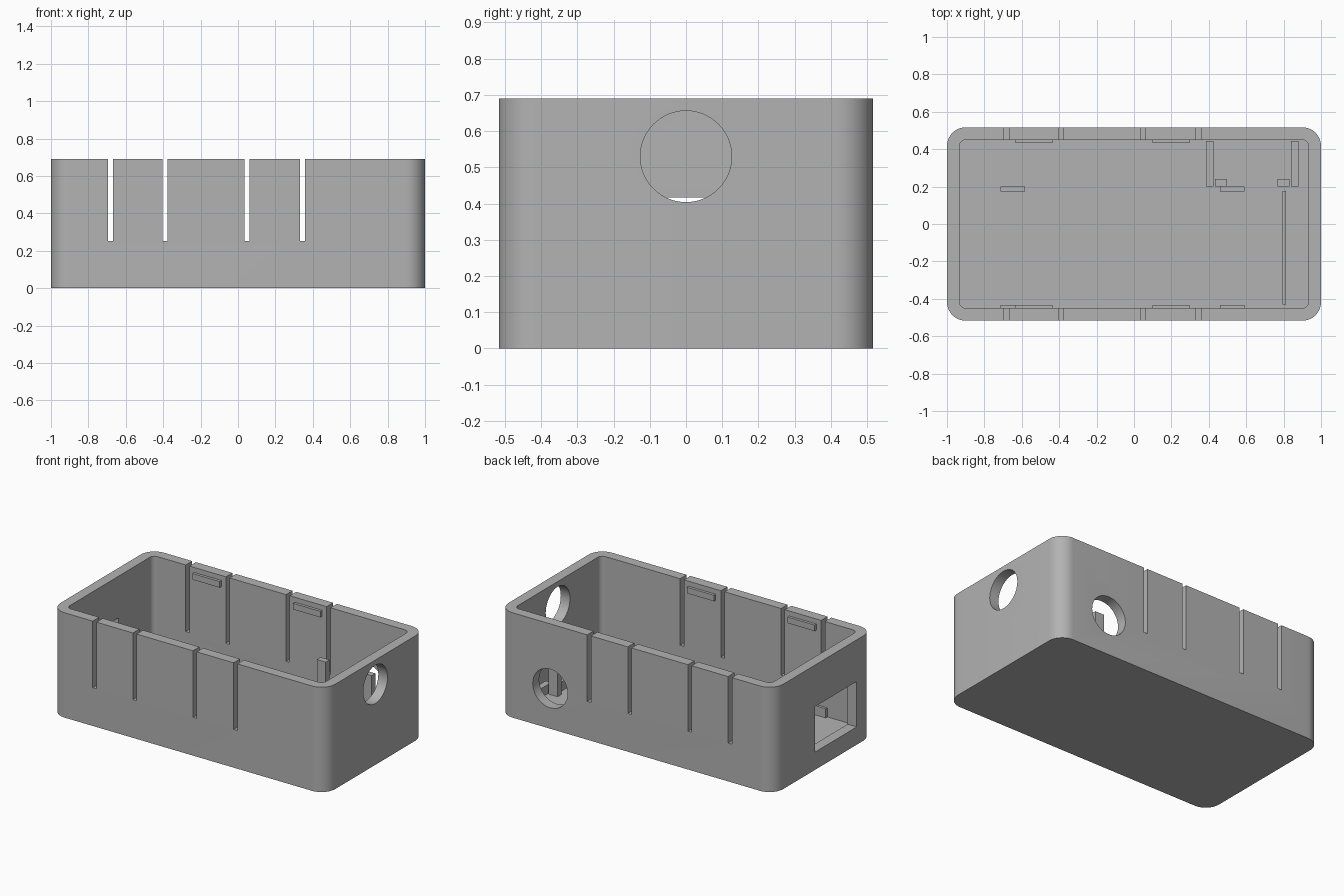
import bpy, bmesh, math
from mathutils import Matrix, Vector

cube = bpy.data.objects.get("Cube")
if cube:
    bpy.data.objects.remove(cube, do_unlink=True)

HALF_X, HALF_Y, HEIGHT = 1.0, 0.517, 0.69
WALL = 0.067
IN_X, IN_Y = HALF_X - WALL, HALF_Y - WALL
FLOOR = WALL

grey = bpy.data.materials.new("plain_grey")
grey.use_nodes = True
colour = (0.45, 0.45, 0.45, 1)
grey.diffuse_color = colour
grey.node_tree.nodes["Principled BSDF"].inputs["Base Color"].default_value = colour


def finish(name, bm):
    bmesh.ops.recalc_face_normals(bm, faces=bm.faces)
    mesh = bpy.data.meshes.new(name)
    bm.to_mesh(mesh)
    bm.free()
    mesh.materials.append(grey)
    obj = bpy.data.objects.new(name, mesh)
    bpy.context.collection.objects.link(obj)
    return obj


def block(name, x, y, z):
    """Box from three (low, high) ranges."""
    bm = bmesh.new()
    bmesh.ops.create_cube(bm, size=1)
    for v in bm.verts:
        v.co = Vector([(r[0] + r[1]) / 2 + c * (r[1] - r[0])
                       for r, c in zip((x, y, z), v.co)])
    return finish(name, bm)


def rounded_block(name, hx, hy, radius, z0, z1, steps=10):
    """Upright prism with rounded corners."""
    bm = bmesh.new()
    ring = []
    for q, (sx, sy) in enumerate([(1, 1), (-1, 1), (-1, -1), (1, -1)]):
        for i in range(steps + 1):
            a = math.pi / 2 * (q + i / steps)
            ring.append(bm.verts.new((sx * (hx - radius) + radius * math.cos(a),
                                      sy * (hy - radius) + radius * math.sin(a), z0)))
    base = bm.faces.new(ring)
    top = bmesh.ops.extrude_face_region(bm, geom=[base])["geom"]
    for v in top:
        if isinstance(v, bmesh.types.BMVert):
            v.co.z = z1
    return finish(name, bm)


def cylinder(name, centre, axis, radius, depth):
    bm = bmesh.new()
    turn = Matrix.Rotation(math.pi / 2, 4, "Y" if axis == "X" else "X")
    bmesh.ops.create_cone(bm, cap_ends=True, segments=64, radius1=radius,
                          radius2=radius, depth=depth,
                          matrix=Matrix.Translation(centre) @ turn)
    return finish(name, bm)


def cut(target, cutter):
    cutter.hide_render = True
    mod = target.modifiers.new("cut", "BOOLEAN")
    mod.operation, mod.solver, mod.object = "DIFFERENCE", "EXACT", cutter
    bpy.context.view_layer.objects.active = target
    bpy.ops.object.modifier_apply(modifier=mod.name)
    bpy.data.objects.remove(cutter, do_unlink=True)


# Open case with rounded corners
case = rounded_block("case_shell", HALF_X, HALF_Y, 0.1, 0, HEIGHT)
cut(case, rounded_block("cavity", IN_X, IN_Y, 0.034, FLOOR, 1))

# Flexible-tab slots through both long walls
for x in (-0.682, -0.39, 0.048, 0.344):
    cut(case, block("slot", (x - 0.0135, x + 0.0135), (-1, 1), (0.252, 1)))

# Round ports in the right-hand end and the back, window in the other end
cut(case, cylinder("end_port", (1, 0, 0.53), "X", 0.126, 0.3))
cut(case, cylinder("back_port", (0.627, HALF_Y, 0.265), "Y", 0.127, 0.3))
cut(case, block("window", (-1.1, -0.85), (-0.347, 0.089), (0.117, 0.416)))

bpy.ops.object.select_all(action="DESELECT")
case.select_set(True)
bpy.context.view_layer.objects.active = case
bpy.ops.object.shade_smooth_by_angle(angle=math.radians(30))

# Snap ridges near the rim, on both long walls
for side, label in ((1, "back"), (-1, "front")):
    for x in (-0.634, 0.099):
        y = sorted((side * (IN_Y - 0.018), side * (IN_Y + 0.01)))
        block(label + "_snap_ridge", (x, x + 0.198), y, (0.617, 0.657))

# Low stops on the floor
SUNK, LOW, TALL = FLOOR - 0.01, 0.127, 0.465
for x in (-0.714, 0.46):
    block("inner_stop", (x, x + 0.13), (0.175, 0.201), (SUNK, LOW))
    block("wall_stop", (x, x + 0.13), (-IN_Y - 0.01, -0.433), (SUNK, LOW))

# Low rails at the port end
for x in (0.385, 0.84):
    block("side_rail", (x, x + 0.04), (0.201, 0.444), (SUNK, LOW))
block("cross_rail", (0.793, 0.814), (-0.43, 0.176), (SUNK, LOW))

# Tall posts
for x in (0.433, 0.767):
    block("post", (x, x + 0.065), (0.201, 0.24), (SUNK, TALL))
